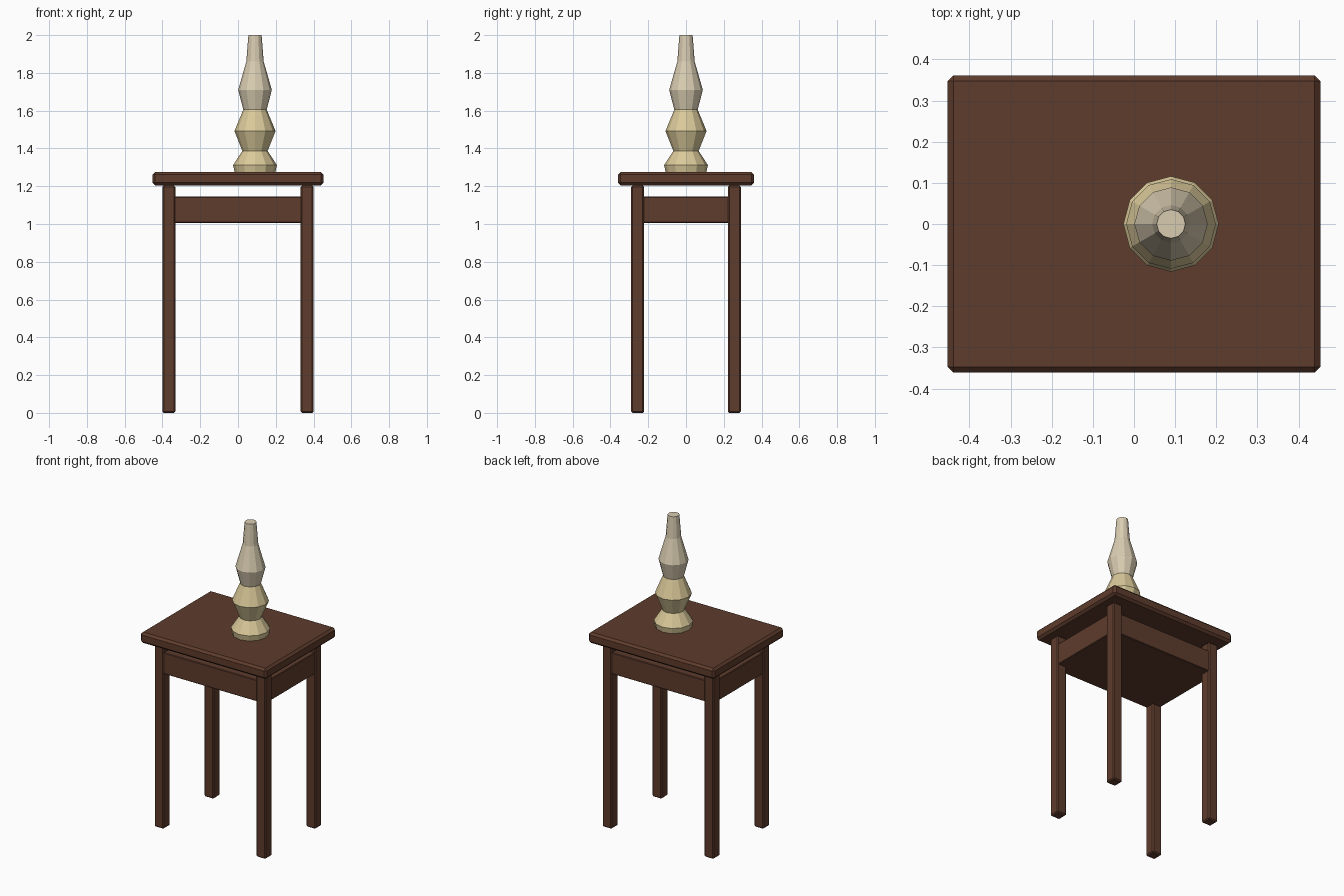
import bpy, bmesh, math

if "Cube" in bpy.data.objects:
    bpy.data.objects.remove(bpy.data.objects["Cube"])


def material(name, rgb):
    m = bpy.data.materials.new(name)
    m.diffuse_color = (*[(c / 255) ** 2.2 for c in rgb], 1)
    m.use_nodes = True
    m.node_tree.nodes["Principled BSDF"].inputs["Base Color"].default_value = m.diffuse_color
    return m


WOOD = material("dark_wood", (94, 62, 48))
CREAM = material("cream", (217, 200, 152))
IVORY = material("ivory", (216, 203, 176))


def finish(name, bm, mat):
    bmesh.ops.recalc_face_normals(bm, faces=bm.faces)
    mesh = bpy.data.meshes.new(name)
    bm.to_mesh(mesh)
    bm.free()
    mesh.materials.append(mat)
    obj = bpy.data.objects.new(name, mesh)
    bpy.context.collection.objects.link(obj)
    return obj


def box(name, lo, hi, mat, bevel=0.0):
    bm = bmesh.new()
    bmesh.ops.create_cube(bm, size=1)
    for v in bm.verts:
        for i in range(3):
            v.co[i] = (lo[i] + hi[i]) / 2 + v.co[i] * (hi[i] - lo[i])
    if bevel:
        bmesh.ops.bevel(bm, geom=bm.edges[:], offset=bevel, segments=1,
                        profile=0.5, affect='EDGES')
    return finish(name, bm, mat)


def turned(name, profile, mat, x, sides=12):
    bm = bmesh.new()
    rings = [[bm.verts.new((x + r * math.cos(math.tau * k / sides),
                            r * math.sin(math.tau * k / sides), z))
              for k in range(sides)] for r, z in profile]
    for a, b in zip(rings, rings[1:]):
        for k in range(sides):
            n = (k + 1) % sides
            bm.faces.new((a[k], a[n], b[n], b[k]))
    bm.faces.new(rings[0])
    bm.faces.new(rings[-1])
    return finish(name, bm, mat)


# Table top with chamfered edges
box("table_top", (-0.453, -0.361, 1.205), (0.453, 0.361, 1.275), WOOD, 0.014)

# Four square legs
for sx, side in ((-1, "left"), (1, "right")):
    for sy, end in ((-1, "front"), (1, "back")):
        cx, cy, h = sx * 0.366, sy * 0.256, 0.034
        box(f"{end}_{side}_leg", (cx - h, cy - h, 0), (cx + h, cy + h, 1.203),
            WOOD, 0.007)

# Solid apron box between the legs
box("apron", (-0.394, -0.284, 1.006), (0.394, 0.284, 1.145), WOOD, 0.004)

# Turned stand and the slimmer upper piece on it
turned("turned_stand", [(0.108, 1.275), (0.116, 1.312), (0.067, 1.387),
                        (0.109, 1.492), (0.062, 1.605)], CREAM, 0.09)
turned("upper_spindle", [(0.062, 1.605), (0.089, 1.71), (0.046, 1.86),
                         (0.035, 2.0)], IVORY, 0.09)
